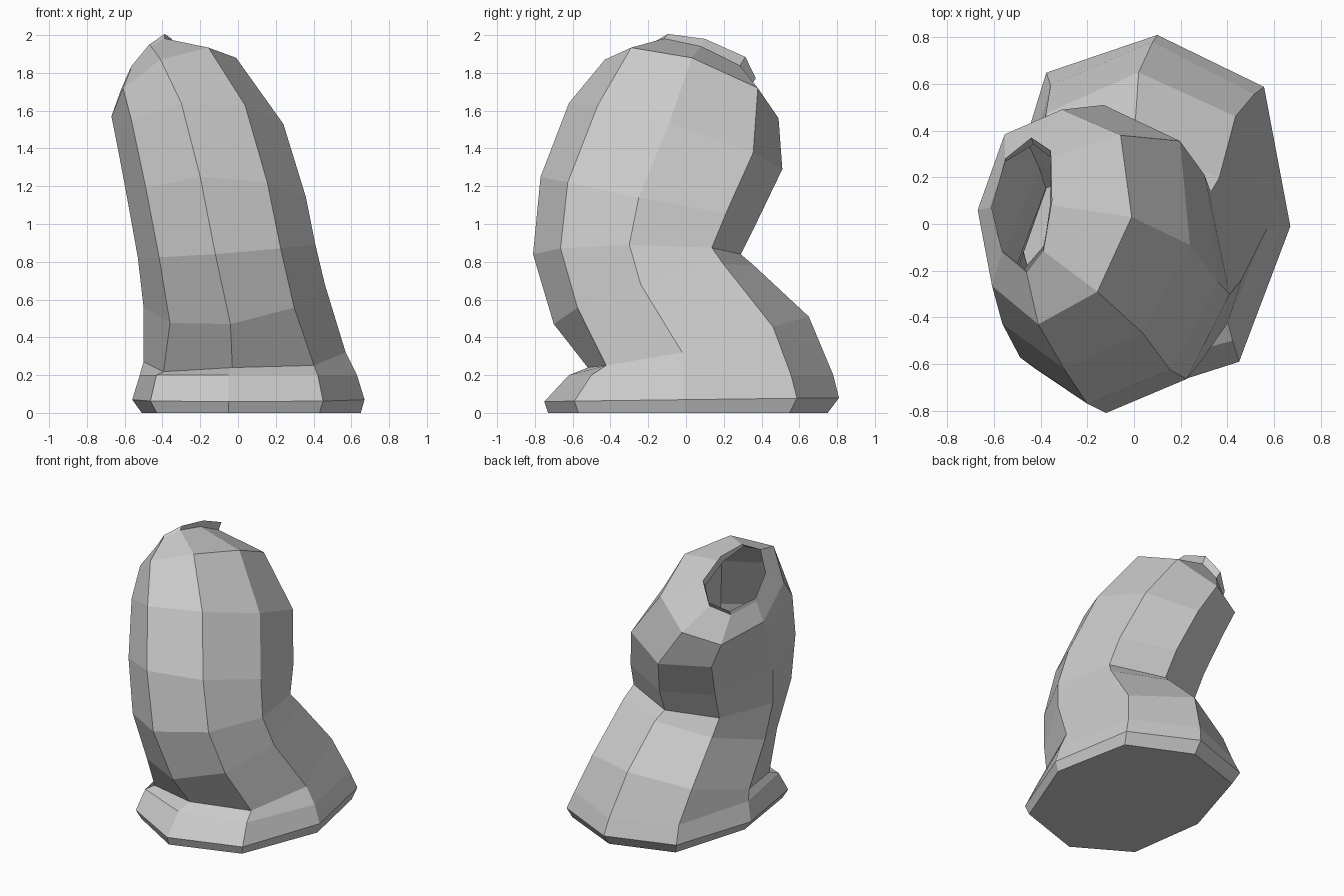
import bpy, bmesh
from mathutils import Vector

# Four side profiles of the bent tube, from the floor up to the raised opening lip
right = [(.65, -.01, 0), (.67, -.01, .07), (.63, -.01, .2), (.57, -.02, .32), (.46, -.24, .68), (.41, -.30, .89),
         (.36, -.25, 1.14), (.24, -.09, 1.53), (-.01, .03, 1.88), (-.36, .08, 1.94), (-.35, .10, 1.98)]
front = [(-.05, -.73, 0), (-.05, -.75, .06), (-.05, -.62, .2), (-.03, -.52, .24), (-.04, -.70, .47), (-.12, -.81, .84),
         (-.20, -.77, 1.25), (-.30, -.62, 1.64), (-.41, -.43, 1.87), (-.46, -.21, 1.94), (-.47, -.19, 1.95)]
left = [(-.51, .05, 0), (-.56, .05, .07), (-.52, .02, .2), (-.50, -.02, .27), (-.50, -.20, .56), (-.53, -.25, .82),
        (-.58, -.18, 1.1), (-.64, -.04, 1.42), (-.67, .06, 1.57), (-.62, .07, 1.71), (-.61, .07, 1.73)]
back = [(.10, .75, 0), (.10, .81, .08), (.08, .78, .2), (.02, .65, .51), (0, .36, .78), (-.03, .29, .84),
        (-.05, .38, 1.02), (-.13, .51, 1.29), (-.31, .49, 1.56), (-.43, .34, 1.73), (-.44, .37, 1.77)]

# How far the four diagonals bulge: back right, back left, front left, front right
FOOT = (.75, .77, .73, .76)
BODY = (.77, .73, .68, .69)


def octagon(corners, bulge):
    """Eight-sided ring through four corners, with the diagonals bulged between them."""
    pts = [Vector(p) for p in corners]
    c = sum(pts, Vector()) / 4
    ring = []
    for i, p in enumerate(pts):
        ring += [p, c + bulge[i] * ((p - c) + (pts[(i + 1) % 4] - c))]
    return ring


rings = [octagon(row, FOOT if i < 4 else BODY)
         for i, row in enumerate(zip(right, back, left, front))]

# Skin the rings as a hollow shell: closed sole, open top
bm = bmesh.new()
loops = [[bm.verts.new(p) for p in ring] for ring in rings]
for a, b in zip(loops, loops[1:]):
    for i in range(8):
        j = (i + 1) % 8
        bm.faces.new((a[i], a[j], b[j], b[i]))
bm.faces.new(loops[0][::-1])

mesh = bpy.data.meshes.new("bent_hollow_tube")
bm.to_mesh(mesh)
bm.free()
bpy.context.collection.objects.link(bpy.data.objects.new("bent_hollow_tube", mesh))
